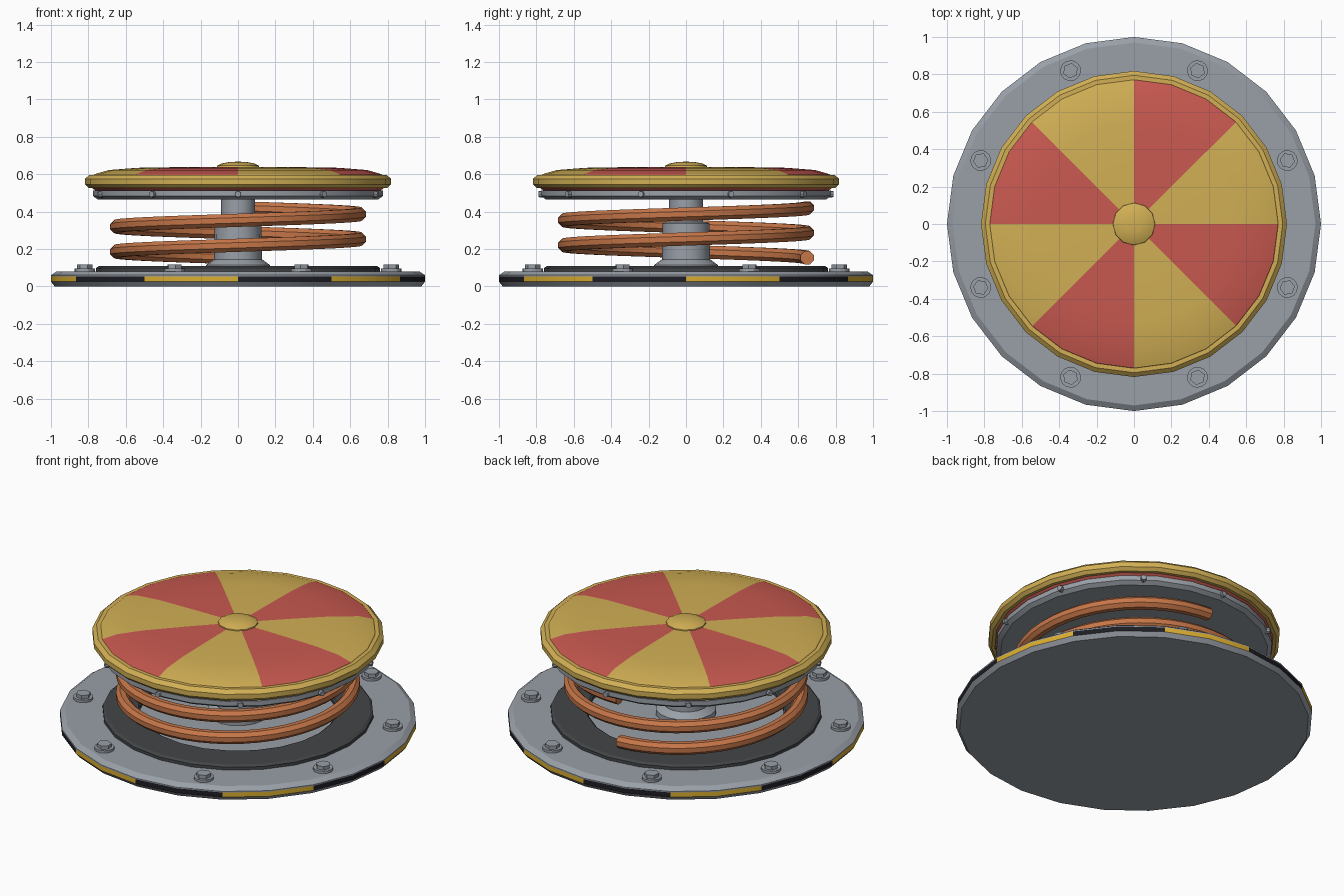
import bpy, bmesh, math
from mathutils import Matrix, Vector

if "Cube" in bpy.data.objects:
    bpy.data.objects.remove(bpy.data.objects["Cube"])


def material(name, rgb):
    m = bpy.data.materials.new(name)
    m.diffuse_color = (*rgb, 1)
    m.use_nodes = True
    m.node_tree.nodes["Principled BSDF"].inputs["Base Color"].default_value = m.diffuse_color
    return m


STEEL = material("steel grey", (0.32, 0.35, 0.39))
RUBBER = material("dark rubber", (0.055, 0.06, 0.065))
BLACK = material("stripe black", (0.012, 0.012, 0.018))
STRIPE = material("stripe yellow", (0.70, 0.42, 0.03))
GOLD = material("gold yellow", (0.64, 0.43, 0.09))
RED = material("pad red", (0.58, 0.10, 0.08))
COPPER = material("copper", (0.56, 0.18, 0.065))


def finish(name, bm, mats, rule=None):
    """Turn a bmesh into an object, colouring faces by an optional rule."""
    bmesh.ops.recalc_face_normals(bm, faces=bm.faces)
    if rule:
        for f in bm.faces:
            f.material_index = rule(f.calc_center_median())
    me = bpy.data.meshes.new(name)
    bm.to_mesh(me)
    bm.free()
    for m in mats:
        me.materials.append(m)
    ob = bpy.data.objects.new(name, me)
    bpy.context.collection.objects.link(ob)
    bpy.ops.object.select_all(action='DESELECT')
    ob.select_set(True)
    bpy.context.view_layer.objects.active = ob
    bpy.ops.object.shade_smooth_by_angle(angle=math.radians(30))
    return ob


def lathe(name, profile, mats, sides=24, closed=False, rule=None):
    """Revolve (radius, height) points around z."""
    bm = bmesh.new()
    rings = []
    for r, z in profile:
        if r == 0:
            rings.append([bm.verts.new((0, 0, z))] * sides)
        else:
            rings.append([bm.verts.new((r * math.cos(math.tau * i / sides),
                                        r * math.sin(math.tau * i / sides), z))
                          for i in range(sides)])
    pairs = list(zip(rings, rings[1:]))
    if closed:
        pairs.append((rings[-1], rings[0]))
    for a, b in pairs:
        for i in range(sides):
            j = (i + 1) % sides
            bm.faces.new(list(dict.fromkeys((a[i], a[j], b[j], b[i]))))
    return finish(name, bm, mats, rule)


def sector(c, count):
    """Which of count equal wedges the point falls in."""
    return int((math.atan2(c.y, c.x) % math.tau) / math.tau * count)


# Base plate with hazard stripes round the rim
def base_rule(c):
    if 0.03 < c.z < 0.05 and math.hypot(c.x, c.y) > 0.9:
        return 1 + sector(c, 12) % 2
    return 0


lathe("base_plate",
      [(0, 0), (0.98, 0), (1, 0.025), (1, 0.053), (1, 0.06), (0.97, 0.08), (0, 0.08)],
      [STEEL, STRIPE, BLACK], rule=base_rule)

# Rubber ring lying on the base
lathe("rubber_ring",
      [(0.55, 0.075), (0.76, 0.075), (0.76, 0.098), (0.745, 0.108), (0.56, 0.108), (0.55, 0.1)],
      [RUBBER], closed=True)

# Hex bolts with washers around the base
bm = bmesh.new()
for i in range(8):
    a = math.tau * (i + 0.5) / 8
    turn = Matrix.Rotation(a, 4, 'Z')
    for r, z0, z1, n in ((0.056, 0.078, 0.095, 12), (0.041, 0.09, 0.116, 6)):
        bmesh.ops.create_cone(bm, cap_ends=True, segments=n, radius1=r, radius2=r, depth=z1 - z0,
                              matrix=turn @ Matrix.Translation((0.887, 0, (z0 + z1) / 2)))
finish("base_bolts", bm, [STEEL])

# Telescoping centre post
lathe("post_sleeve",
      [(0, 0.075), (0.17, 0.075), (0.17, 0.115), (0.128, 0.145), (0.125, 0.335),
       (0.115, 0.345), (0, 0.345)], [STEEL], sides=16)
lathe("post_rod", [(0, 0.33), (0.09, 0.33), (0.09, 0.475), (0, 0.475)], [STEEL], sides=16)

# Two-turn coil spring
bm = bmesh.new()
steps, wire, prev = 96, 0.038, None
for k in range(steps + 1):
    t = k / steps
    a = math.pi / 2 + 2 * math.tau * t
    out = Vector((math.cos(a), math.sin(a), 0))
    centre = out * 0.648 + Vector((0, 0, 0.153 + 0.267 * t))
    ring = []
    for s in range(8):
        b = math.tau * (s + 0.5) / 8
        ring.append(bm.verts.new(centre + wire * (out * math.cos(b) + Vector((0, 0, math.sin(b))))))
    if prev:
        for s in range(8):
            bm.faces.new((prev[s], prev[s - 1], ring[s - 1], ring[s]))
    if k in (0, steps):
        bm.faces.new(ring)
    prev = ring
finish("coil_spring", bm, [COPPER])

# Steel plate under the pad
lathe("upper_plate",
      [(0, 0.465), (0.75, 0.465), (0.775, 0.483), (0.775, 0.512), (0, 0.512)], [STEEL])

# Small rivets around the upper plate
bm = bmesh.new()
for i in range(10):
    a = math.tau * (i + 0.5) / 10
    m = (Matrix.Rotation(a, 4, 'Z') @ Matrix.Translation((0.765, 0, 0.493))
         @ Matrix.Rotation(math.pi / 2, 4, 'Y'))
    bmesh.ops.create_cone(bm, cap_ends=True, segments=8, radius1=0.02, radius2=0.016,
                          depth=0.045, matrix=m)
finish("plate_rivets", bm, [STEEL])

# Domed pad: red underside, alternating wedges on top
lathe("pad",
      [(0, 0.51), (0.76, 0.51), (0.785, 0.53), (0.785, 0.58), (0.768, 0.6), (0.69, 0.622),
       (0.54, 0.634), (0.3, 0.638), (0, 0.64)],
      [RED, GOLD], rule=lambda c: int(c.z > 0.585 and sector(c, 8) % 2 == 0))

# Gold rim around the pad
lathe("pad_rim",
      [(0.77, 0.527), (0.8, 0.527), (0.818, 0.545), (0.818, 0.575), (0.795, 0.596), (0.77, 0.596)],
      [GOLD], closed=True)

# Centre cap
lathe("centre_cap",
      [(0, 0.63), (0.116, 0.63), (0.112, 0.645), (0.085, 0.658), (0.045, 0.665), (0, 0.667)],
      [GOLD], sides=12)
